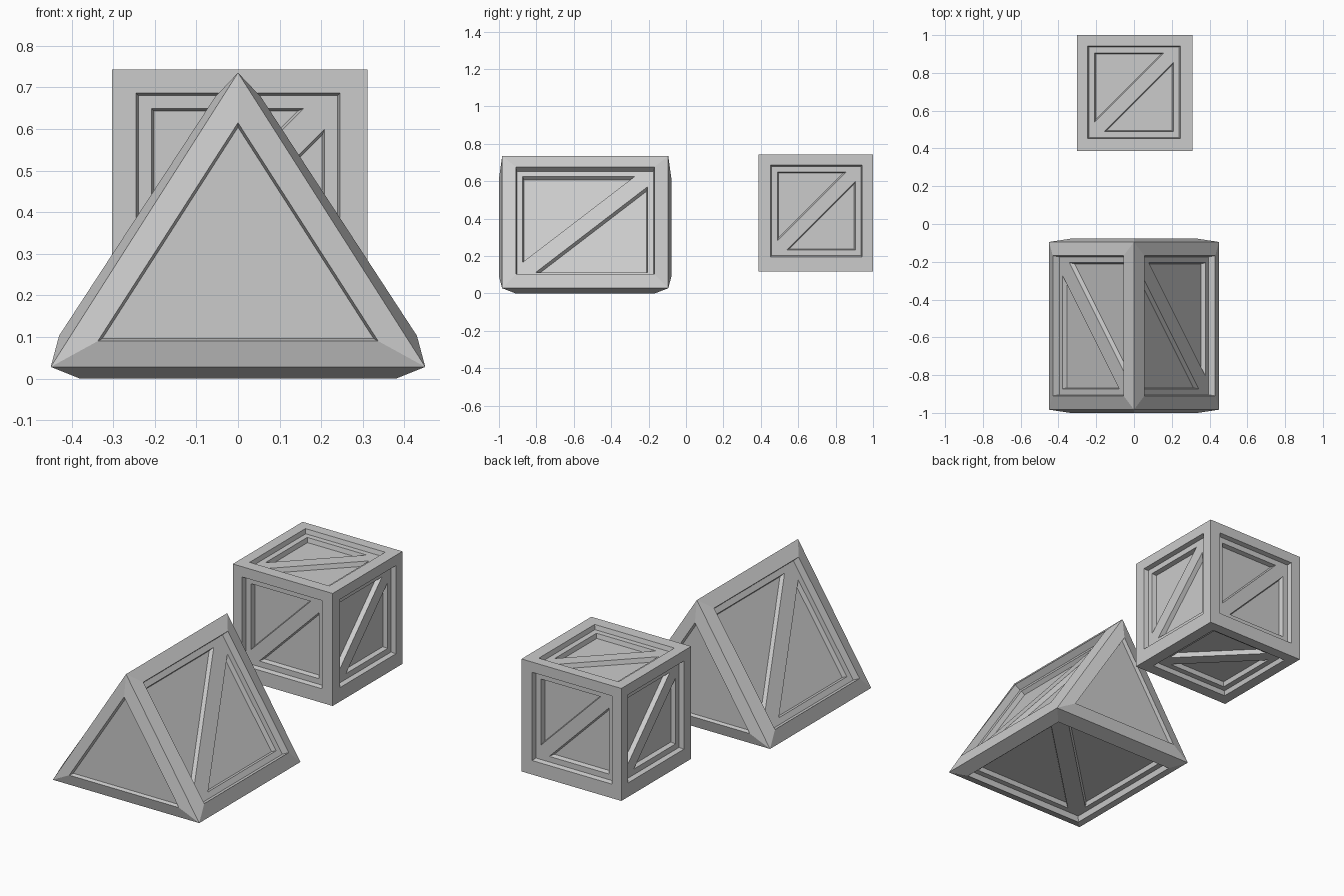
import bpy, bmesh
from mathutils import Vector as V

if "Cube" in bpy.data.objects:
    bpy.data.objects.remove(bpy.data.objects["Cube"])

DEPTH = 0.025    # depth of a recess step
TAPER = 0.006    # slope of the recess walls
MARGIN = 0.037   # ledge width around the triangular panels


def face(bm, pts):
    bm.faces.new([bm.verts.new(p) for p in pts])


def ring(bm, outer, inner):
    n = len(outer)
    for i in range(n):
        j = (i + 1) % n
        face(bm, [outer[i], outer[j], inner[j], inner[i]])


def sink(pts, depth):
    """Inset a flat polygon by the taper and push it inwards."""
    nrm = (pts[1] - pts[0]).cross(pts[2] - pts[1]).normalized()
    out = []
    for i, p in enumerate(pts):
        a = nrm.cross((p - pts[i - 1]).normalized())
        b = nrm.cross((pts[(i + 1) % len(pts)] - p).normalized())
        out.append(p + (a + b) * (TAPER / (1 + a.dot(b))) - nrm * depth)
    return out


def recess(bm, pts, depth=DEPTH):
    floor = sink(pts, depth)
    ring(bm, pts, floor)
    return floor


def braced_panel(bm, corners, opening, bar, depth=DEPTH):
    """Frame, stepped recess, and a diagonal bar from bottom left to top right."""
    ring(bm, corners, opening)
    bl, br, tr, tl = recess(bm, opening, depth)
    u, v = br - bl, tl - bl
    w, h = u.length, v.length
    u, v = u / w, v / h
    m = MARGIN - TAPER
    p, q = m + bar, m + bar * h / w

    def at(x, y):
        return bl + u * x + v * y
    low = [at(p, m), at(w - m, m), at(w - m, h - q)]
    up = [at(m, q), at(w - p, h - m), at(m, h - m)]
    # ledge strips and diagonal bar
    face(bm, [bl, br, low[1], low[0]])
    face(bm, [br, tr, low[2], low[1]])
    face(bm, [tr, tl, up[2], up[1]])
    face(bm, [tl, bl, up[0], up[2]])
    face(bm, [bl, low[0], low[2], tr, up[1], up[0]])
    # triangular sunken panels
    for tri in (low, up):
        face(bm, recess(bm, tri))


def finish(bm, name):
    bmesh.ops.remove_doubles(bm, verts=bm.verts, dist=0.0005)
    bmesh.ops.recalc_face_normals(bm, faces=bm.faces)
    me = bpy.data.meshes.new(name)
    bm.to_mesh(me)
    bm.free()
    bpy.context.collection.objects.link(bpy.data.objects.new(name, me))


# Cube crate: six braced faces
bm = bmesh.new()
lo, hi = V((-0.303, 0.387, 0.118)), V((0.311, 1.0, 0.743))
mid, half = V((0, 0.697, 0.441)), 0.245
X, Y, Z = V((1, 0, 0)), V((0, 1, 0)), V((0, 0, 1))
for u, v in ((X, Z), (Y, Z), (-X, Z), (-Y, Z), (X, Y), (-X, Y)):
    n = u.cross(v)
    corners, opening = [], []
    for a, b in ((-1, -1), (1, -1), (1, 1), (-1, 1)):
        s = n + u * a + v * b
        c = V([hi[i] if s[i] > 0 else lo[i] for i in range(3)])
        corners.append(c)
        opening.append(V([c[i] if abs(n[i]) > 0.5 else mid[i] + half * s[i]
                          for i in range(3)]))
    braced_panel(bm, corners, opening, 0.05)
finish(bm, "cube_crate")

# Triangular crate: braced slopes and base, plain sunken ends
bm = bmesh.new()
yf, yb = -0.983, -0.095      # corner positions
of, ob = -0.91, -0.168       # panel openings
L0, L1 = V((-0.45, yf, 0.028)), V((-0.45, yb, 0.028))
R0, R1 = V((0.45, yf, 0.028)), V((0.45, yb, 0.028))
T0, T1 = V((0, yf, 0.735)), V((0, yb, 0.735))
for s, corners, a, b in ((1, [R0, R1, T1, T0], of, ob),
                         (-1, [L1, L0, T0, T1], ob, of)):
    opening = [V((s * x, y, z)) for x, y, z in
               ((0.43, a, 0.103), (0.43, b, 0.103), (0.055, b, 0.677), (0.055, a, 0.677))]
    braced_panel(bm, corners, opening, 0.07, 0.038)
base = [V((x, y, 0)) for x, y in ((-0.38, of), (-0.38, ob), (0.38, ob), (0.38, of))]
braced_panel(bm, [L0, L1, R1, R0], base, 0.065, 0.032)
for s, y, corners in ((1, -1.0, [L0, R0, T0]), (-1, -0.078, [R1, L1, T1])):
    opening = [V((-0.337 * s, y, 0.09)), V((0.337 * s, y, 0.09)), V((0, y, 0.615))]
    ring(bm, corners, opening)
    face(bm, recess(bm, opening, 0.02))
finish(bm, "triangular_crate")
